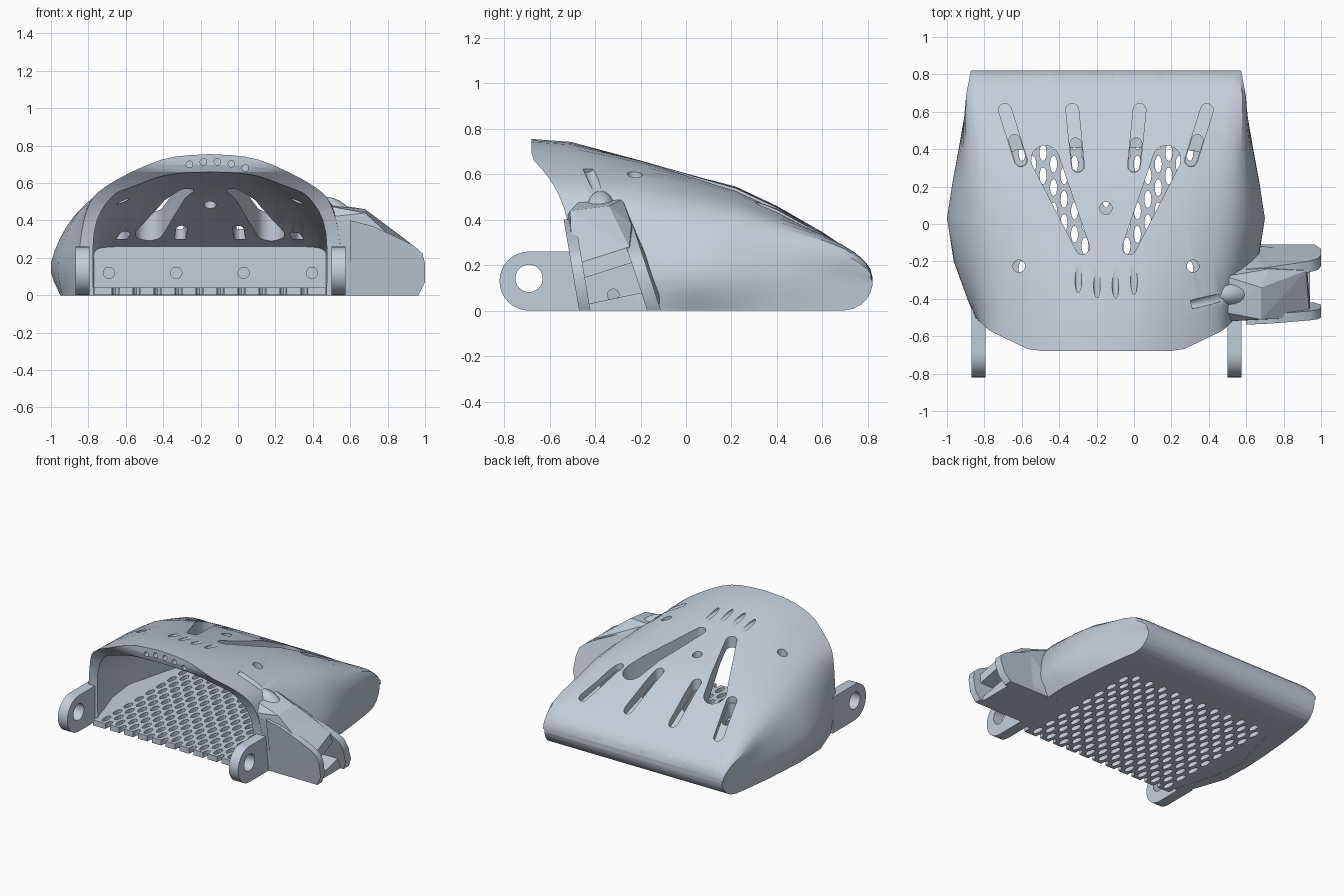
import bpy, bmesh, math
from mathutils import Vector

if "Cube" in bpy.data.objects:
    bpy.data.objects.remove(bpy.data.objects["Cube"])

CX = -0.15  # symmetry line of the palm
mat = bpy.data.materials.new("blue grey plastic")
mat.diffuse_color = (0.55, 0.62, 0.70, 1)
mat.use_nodes = True
mat.node_tree.nodes["Principled BSDF"].inputs["Base Color"].default_value = mat.diffuse_color


def make(name, bm):
    bm.normal_update()
    bmesh.ops.recalc_face_normals(bm, faces=bm.faces)
    if bm.calc_volume(signed=True) < 0:
        bmesh.ops.reverse_faces(bm, faces=bm.faces)
    me = bpy.data.meshes.new(name)
    bm.to_mesh(me)
    bm.free()
    ob = bpy.data.objects.new(name, me)
    bpy.context.collection.objects.link(ob)
    me.materials.append(mat)
    return ob


def prism(bm, base, top):
    a = [bm.verts.new(p) for p in base]
    b = [bm.verts.new(p) for p in top]
    n = len(a)
    bm.faces.new(a)
    bm.faces.new(b[::-1])
    for i in range(n):
        bm.faces.new((a[i], b[i], b[(i + 1) % n], a[(i + 1) % n]))


def prism_obj(name, base, top):
    bm = bmesh.new()
    prism(bm, base, top)
    return make(name, bm)


def tube(name, a, b, r, n=20):
    a, b = Vector(a), Vector(b)
    u = (b - a).orthogonal().normalized()
    v = (b - a).normalized().cross(u)
    ring = [(u * math.cos(t) + v * math.sin(t)) * r for t in (2 * math.pi * i / n for i in range(n))]
    return prism_obj(name, [a + p for p in ring], [b + p for p in ring])


def slot(name, a, b, ra, rb, za, zb):
    """Tapered capsule in plan, sloping flat bottom, open to the sky."""
    d = Vector(b) - Vector(a)
    ang = math.atan2(d.y, d.x)
    pts = []
    for c, r, s in ((b, rb, -1), (a, ra, 1)):
        for i in range(11):
            t = ang + s * math.pi / 2 + math.pi * i / 10
            p = Vector((c[0] + r * math.cos(t), c[1] + r * math.sin(t)))
            k = (p - Vector(a)).dot(d) / d.dot(d)
            pts.append((p.x, p.y, za + (zb - za) * k))
    return prism_obj(name, pts, [(p[0], p[1], 1.0) for p in pts])


def cut(ob, cutters):
    for c in cutters:
        c.hide_render = True
        m = ob.modifiers.new("cut", 'BOOLEAN')
        m.operation, m.solver, m.object = 'DIFFERENCE', 'EXACT', c
    bpy.context.view_layer.update()
    dg = bpy.context.evaluated_depsgraph_get()
    me = bpy.data.meshes.new_from_object(ob.evaluated_get(dg))
    ob.modifiers.clear()
    ob.data = me
    for c in cutters:
        bpy.data.objects.remove(c)


def smooth(ob, angle=32):
    bpy.ops.object.select_all(action='DESELECT')
    ob.select_set(True)
    bpy.context.view_layer.objects.active = ob
    bpy.ops.object.shade_smooth_by_angle(angle=math.radians(angle))


def spline(pts, steps):
    out = []
    for i in range(len(pts) - 1):
        p = [Vector(pts[min(max(i + k, 0), len(pts) - 1)]) for k in (-1, 0, 1, 2)]
        for s in range(steps):
            t = s / steps
            out.append(0.5 * (2 * p[1] + (p[2] - p[0]) * t + (2 * p[0] - 5 * p[1] + 4 * p[2] - p[3]) * t * t
                              + (3 * p[1] - p[0] - 3 * p[2] + p[3]) * t ** 3))
    return out + [Vector(pts[-1])]


def loft(name, sections):
    """Section: y, then half profile (x, z) from the bottom to the crown."""
    bm = bmesh.new()
    rings = []
    for y, prof in sections:
        half = spline(prof, 4)
        ring = [(p.x, p.y) for p in half] + [(-p.x, p.y) for p in half[-2::-1]]
        lean = 0.18 * min(1, max(0, (-0.2 - y) / 0.3)) ** 1.3
        rings.append([bm.verts.new((CX + x, y - lean * min(1, max(z, 0) / 0.67) ** 4, z)) for x, z in ring])
    n = len(rings[0])
    for a, b in zip(rings, rings[1:]):
        for i in range(n):
            bm.faces.new((a[i], a[(i + 1) % n], b[(i + 1) % n], b[i]))
    for r in (rings[0], rings[-1]):  # caps as ladders across the symmetry line
        for i in range(n // 2 - 1):
            bm.faces.new((r[i], r[n - 1 - i], r[n - 2 - i], r[i + 1]))
        m = n // 2
        bm.faces.new((r[m - 1], r[m + 1], r[m]))
    bm.normal_update()
    bmesh.ops.recalc_face_normals(bm, faces=bm.faces)
    bmesh.ops.triangulate(bm, faces=bm.faces, quad_method='FIXED')
    return make(name, bm)


def knuckle(t):
    """Rounded rear nose, t from 0 (start) to 1 (tip)."""
    lo, hi, w = 0.13 - 0.13 * math.sqrt(1 - 0.98 * t * t), 0.145 + 0.14 * math.sqrt(1 - t), 0.735 - 0.023 * t
    return (0.69 + 0.13 * t, [(w, lo), (w, (lo + hi) / 2), (w - 0.005, hi - 0.01), (0.5, hi), (0.25, hi), (0, hi)])


# Palm shell: outer loft minus the cavity
front_in = [(0.62, -0.1), (0.62, 0.33), (0.53, 0.52), (0.40, 0.585), (0.22, 0.645), (0, 0.66)]
stations = [
    (-0.50, [(0.68, 0), (0.70, 0.2), (0.66, 0.45), (0.56, 0.58), (0.26, 0.725), (0, 0.755)]),
    (-0.40, [(0.72, 0), (0.74, 0.2), (0.67, 0.45), (0.55, 0.58), (0.25, 0.715), (0, 0.742)]),
    (-0.20, [(0.79, 0), (0.81, 0.19), (0.70, 0.45), (0.52, 0.575), (0.26, 0.65), (0, 0.66)]),
    (0.03, [(0.80, 0), (0.85, 0.17), (0.72, 0.43), (0.5, 0.54), (0.25, 0.585), (0, 0.595)]),
    (0.22, [(0.79, 0), (0.82, 0.17), (0.72, 0.41), (0.5, 0.50), (0.25, 0.535), (0, 0.545)]),
    (0.40, [(0.775, 0), (0.785, 0.17), (0.72, 0.365), (0.5, 0.435), (0.25, 0.455), (0, 0.46)]),
    (0.60, [(0.75, 0), (0.752, 0.15), (0.73, 0.31), (0.5, 0.338), (0.25, 0.345), (0, 0.345)])]
palm = loft("palm_shell", stations + [knuckle(t) for t in (0, 0.35, 0.6, 0.8, 0.93, 1)])
cavity = loft("cavity", [
    (-0.95, front_in), (-0.50, front_in),
    (-0.20, [(0.70, -0.1), (0.72, 0.2), (0.62, 0.40), (0.46, 0.50), (0.24, 0.57), (0, 0.58)]),
    (0.02, [(0.72, -0.1), (0.75, 0.17), (0.63, 0.36), (0.46, 0.46), (0.23, 0.51), (0, 0.52)]),
    (0.48, [(0.62, -0.1), (0.62, 0.15), (0.61, 0.24), (0.5, 0.26), (0.25, 0.26), (0, 0.26)])])

cutters = [cavity]
# Finger pockets between the knuckle tabs
pocket = [(0.71, 0.5), (0.71, 0.22), (0.63, 0.2), (0.59, 0.1), (0.63, -0.1), (1, -0.1), (1, 0.5)]
for x0, x1 in ((-0.82, -0.56), (-0.46, -0.20), (-0.10, 0.16), (0.26, 0.53)):
    cutters.append(prism_obj("pocket", [(x0, y, z) for y, z in pocket], [(x1, y, z) for y, z in pocket]))
    xm = (x0 + x1) / 2
    cutters.append(tube("cord_hole", (xm, 0.4, 0.12), (xm, 0.7, 0.12), 0.03))
# Vents, cord grooves and screw holes, mirrored about the palm centre
for s in (-1, 1):
    def P(dx, y):
        return (CX + s * dx, y)
    cutters.append(slot("vent", P(0.325, 0.345), P(0.125, -0.125), 0.075, 0.038, 0.1, 0.1))
    for (a, b) in (((0.54, 0.61), (0.455, 0.34)), ((0.18, 0.61), (0.15, 0.31))):
        cutters.append(slot("groove", P(*a), P(*b), 0.034, 0.034, 0.285, 0.42))
        m = (a[0] * 0.4 + b[0] * 0.6, a[1] * 0.4 + b[1] * 0.6)
        cutters.append(slot("groove_hole", P(*m), P(*b), 0.03, 0.03, 0.3, 0.3))
    cutters.append(tube("screw_hole", (*P(0.465, -0.225), 0.3), (*P(0.465, -0.225), 0.8), 0.033))
cutters.append(tube("screw_hole", (CX, 0.085, 0.3), (CX, 0.085, 0.8), 0.033))
# Cord holes through the front brow and their exit slits on top
for i in range(5):
    x, z = -0.26 + 0.075 * i, 0.715 - 0.006 * (i - 1.6) ** 2
    cutters.append(tube("brow_hole", (x, -0.9, z), (x, -0.56, z), 0.018, 12))
for i in range(4):
    x, z = -0.297 + 0.099 * i, 0.694 - 0.005 * (i - 1.5) ** 2
    cutters.append(tube("brow_slit", (x, -0.54, z), (x, -0.15, z), 0.018, 12))
cutters.append(tube("thumb_channel", (0.31, -0.43, 0.63), (0.52, -0.38, 0.52), 0.025, 12))
cut(palm, cutters)
smooth(palm)

# Perforated floor
edge = [(0.62, -0.56), (0.62, -0.5), (0.71, -0.35), (0.77, -0.2), (0.785, 0.05), (0.76, 0.3), (0.7, 0.58)]
outline = [(CX + x, y) for x, y in edge] + [(CX - x, y) for x, y in edge[::-1]]
floor = prism_obj("mesh_floor", [(x, y, 0.002) for x, y in outline], [(x, y, 0.042) for x, y in outline])
bm = bmesh.new()
for i in range(23):
    x = CX + (i - 11) * 0.056
    for j in range(9):
        y = -0.555 + j * 0.125 + (0.0625 if i % 2 else 0)
        if y > 0.48 or abs(x - CX) > 0.6:
            continue
        ring = [(x + 0.019 * math.cos(t * math.pi / 6), y + 0.046 * math.sin(t * math.pi / 6)) for t in range(12)]
        prism(bm, [(a, b, -0.1) for a, b in ring], [(a, b, 0.1) for a, b in ring])
cut(floor, [make("floor_holes", bm)])

# Wrist hinge lugs
arc = [math.pi * t / 16 for t in range(17)]
lug = [(-0.44, 0), (-0.44, 0.26)] + [(-0.69 - 0.13 * math.sin(t), 0.13 + 0.13 * math.cos(t)) for t in arc]
for name, x0, x1 in (("wrist_lug_left", -0.87, -0.795), ("wrist_lug_right", 0.50, 0.575)):
    ob = prism_obj(name, [(x0, y, z) for y, z in lug], [(x1, y, z) for y, z in lug])
    cut(ob, [tube("pin_hole", (x0 - 0.1, -0.69, 0.142), (x1 + 0.1, -0.69, 0.142), 0.06, 32)])
    smooth(ob)

# Thumb mount: faceted block growing out of the right wall
bm = bmesh.new()
for p in ((0.50, -0.47, 0), (0.50, -0.52, 0.42), (0.47, -0.47, 0.48), (0.49, -0.28, 0.49), (0.56, -0.11, 0.1), (0.56, -0.11, 0),
          (0.68, -0.51, 0.44), (0.68, -0.34, 0.46), (0.72, -0.24, 0.38), (0.72, -0.12, 0),
          (0.94, -0.50, 0.20), (0.92, -0.25, 0.28), (0.94, -0.14, 0), (0.94, -0.46, 0)):
    bm.verts.new(p)
res = bmesh.ops.convex_hull(bm, input=bm.verts)
bmesh.ops.delete(bm, geom=[g for g in res["geom_interior"] if isinstance(g, bmesh.types.BMVert)], context='VERTS')
thumb = make("thumb_mount", bm)
box = [(-0.43, 0.03), (-0.46, 0.14), (-0.24, 0.21), (-0.19, 0.08)]
cut(thumb, [prism_obj("thumb_pocket", [(0.82, y, z) for y, z in box], [(1.1, y, z) for y, z in box]),
            tube("thumb_cord_hole", (0.6, -0.32, 0.07), (0.9, -0.32, 0.07), 0.025)])

# Thumb hinge ears, leaning back towards the base
ear = [(0.60, 0), (0.60, 0.40), (0.72, 0.37), (0.85, 0.31), (0.94, 0.265), (0.985, 0.225), (1.0, 0.17), (1.0, 0.07), (0.965, 0)]
for name, y0, lean, th in (("thumb_ear_front", -0.47, -0.17, 0.05), ("thumb_ear_back", -0.17, -0.33, 0.06)):
    ob = prism_obj(name, [(x, y0 + lean * z, z) for x, z in ear], [(x, y0 + th + lean * z, z) for x, z in ear])
    smooth(ob, 35)

# Rounded cord inlet above the thumb
bm = bmesh.new()
bmesh.ops.create_uvsphere(bm, u_segments=24, v_segments=12, radius=1)
for v in bm.verts:
    lx, lz = 0.115 * v.co.x, 0.06 * v.co.z
    v.co = Vector((0.52 + 0.85 * lx + 0.5 * lz, -0.375 + 0.06 * v.co.y, 0.45 - 0.5 * lx + 0.85 * lz))
smooth(make("thumb_cord_inlet", bm))
